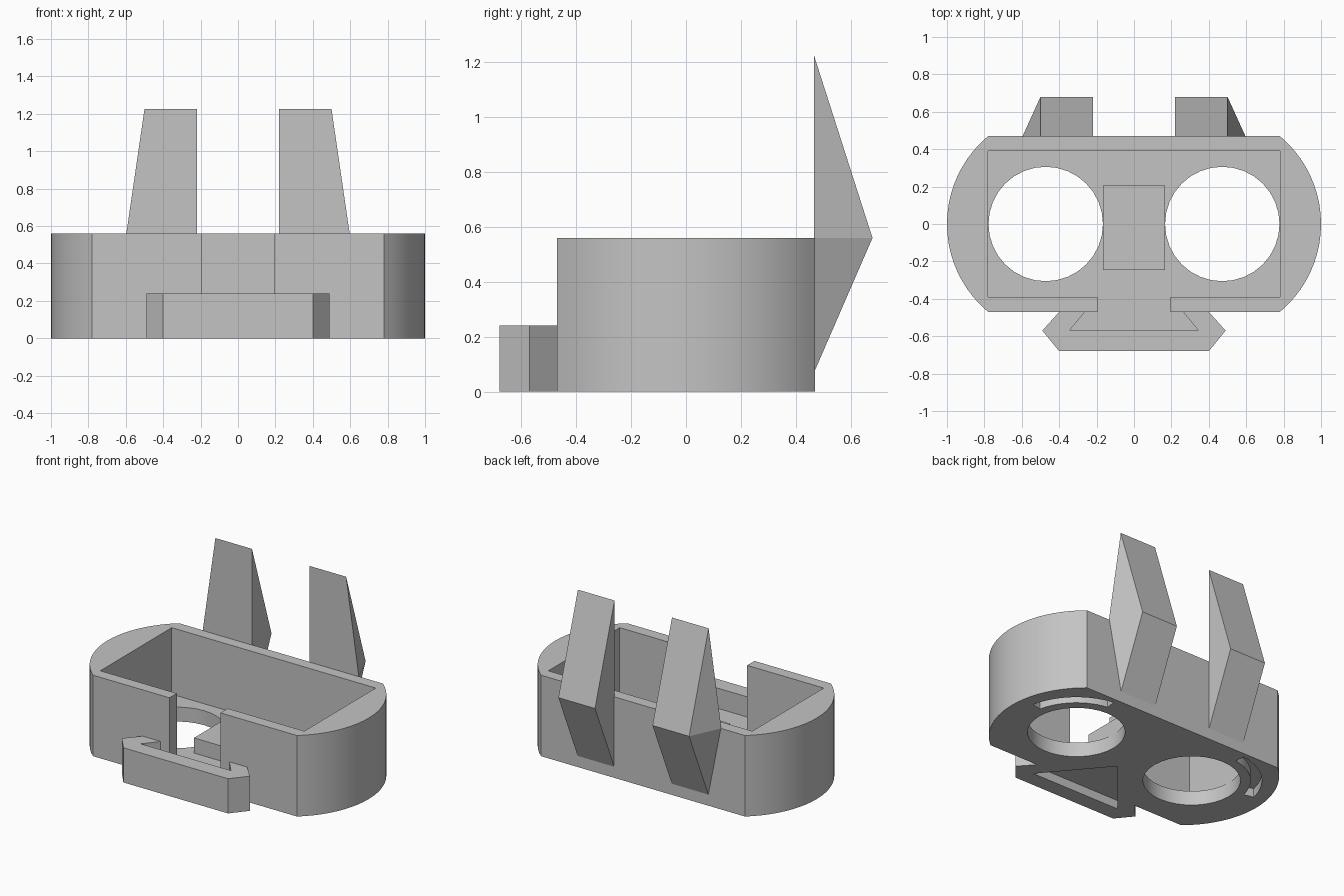
import bpy, bmesh, math

if "Cube" in bpy.data.objects:
    bpy.data.objects.remove(bpy.data.objects["Cube"], do_unlink=True)

grey = bpy.data.materials.new("plain_grey")
grey.use_nodes = True
GREY = (0.55, 0.55, 0.55, 1)
grey.diffuse_color = GREY
grey.node_tree.nodes["Principled BSDF"].inputs["Base Color"].default_value = GREY


def finish(name, bm):
    bmesh.ops.recalc_face_normals(bm, faces=bm.faces)
    mesh = bpy.data.meshes.new(name)
    bm.to_mesh(mesh)
    bm.free()
    mesh.materials.append(grey)
    obj = bpy.data.objects.new(name, mesh)
    bpy.context.collection.objects.link(obj)
    return obj


def prism(name, outline, z0, z1):
    """Extrude an xy outline from z0 to z1."""
    bm = bmesh.new()
    face = bm.faces.new([bm.verts.new((x, y, z0)) for x, y in outline])
    top = bmesh.ops.extrude_face_region(bm, geom=[face])["geom"]
    bmesh.ops.translate(bm, vec=(0, 0, z1 - z0),
                        verts=[v for v in top if isinstance(v, bmesh.types.BMVert)])
    return finish(name, bm)


def rect(x0, x1, y0, y1):
    return [(x0, y0), (x1, y0), (x1, y1), (x0, y1)]


def arc(cx, cy, r, a0, a1, n):
    angles = [math.radians(a0 + (a1 - a0) * i / n) for i in range(n + 1)]
    return [(cx + r * math.cos(a), cy + r * math.sin(a)) for a in angles]


def mirrored(half):
    """Close a right-hand outline with its mirror image."""
    return half + [(-x, y) for x, y in reversed(half)]


def combine(obj, cutter, operation="DIFFERENCE"):
    """Apply a boolean and delete the tool object."""
    cutter.hide_render = True
    mod = obj.modifiers.new("cut", "BOOLEAN")
    mod.operation, mod.solver, mod.object = operation, "EXACT", cutter
    graph = bpy.context.evaluated_depsgraph_get()
    mesh = bpy.data.meshes.new_from_object(obj.evaluated_get(graph))
    obj.modifiers.clear()
    obj.data = mesh
    bpy.data.objects.remove(cutter, do_unlink=True)


FLOOR, TOP, DEPTH = 0.10, 0.56, 0.47

# Front clip with a dovetail recess
clip = prism("clip", mirrored([(0.40, -0.68), (0.49, -0.57), (0.40, -0.47), (0.38, -0.44)]), 0, 0.24)
combine(clip, prism("recess", mirrored([(0.345, -0.57), (0.23, -0.43)]), FLOOR, 0.5))

# Rounded tray body
radius = 0.612
swing = math.degrees(math.asin(DEPTH / radius))
body = prism("tray_body", mirrored(arc(1 - radius, 0, radius, -swing, swing, 20)), 0, TOP)
combine(body, clip, "UNION")

# Inner cavity and the front opening
combine(body, prism("cavity", rect(-0.78, 0.78, -0.39, 0.39), FLOOR, 1))
combine(body, prism("opening", rect(-0.195, 0.195, -0.5, -0.3), FLOOR, 1))

# Floor holes and curved grooves underneath
for side in (-1, 1):
    hole = arc(side * 0.472, 0, 0.306, 0, 360, 32)[:-1]
    combine(body, prism("hole", hole, -0.1, 0.3))
    groove = arc(0.472, 0, 0.44, 12, 82, 14) + arc(0.472, 0, 0.37, 82, 12, 14)
    combine(body, prism("groove", [(side * x, y) for x, y in groove], -0.1, 0.06))

# Triangular pocket underneath
combine(body, prism("pocket", [(-0.345, -0.57), (0.345, -0.57), (0, -0.16)], -0.1, 0.06))
body.name = "tray_body"

# Raised block between the holes
prism("centre_block", rect(-0.165, 0.165, -0.245, 0.205), FLOOR - 0.01, 0.205)

# Pointed back prongs
for side, name in ((-1, "right_prong"), (1, "left_prong")):
    bm = bmesh.new()
    back = DEPTH - 0.003
    for x in (0.22, 0.50):
        for y, z in ((back, 0.07), (back, 1.225), (0.68, TOP)):
            bm.verts.new((side * x, y, z))
    bm.verts.new((side * 0.597, back, TOP))
    bmesh.ops.convex_hull(bm, input=bm.verts)
    bmesh.ops.dissolve_limit(bm, angle_limit=0.01, verts=bm.verts, edges=bm.edges)
    finish(name, bm)

# Smooth the curved walls, keep corners sharp
bpy.ops.object.select_all(action="DESELECT")
body.select_set(True)
bpy.context.view_layer.objects.active = body
bpy.ops.object.shade_smooth_by_angle(angle=math.radians(25))
